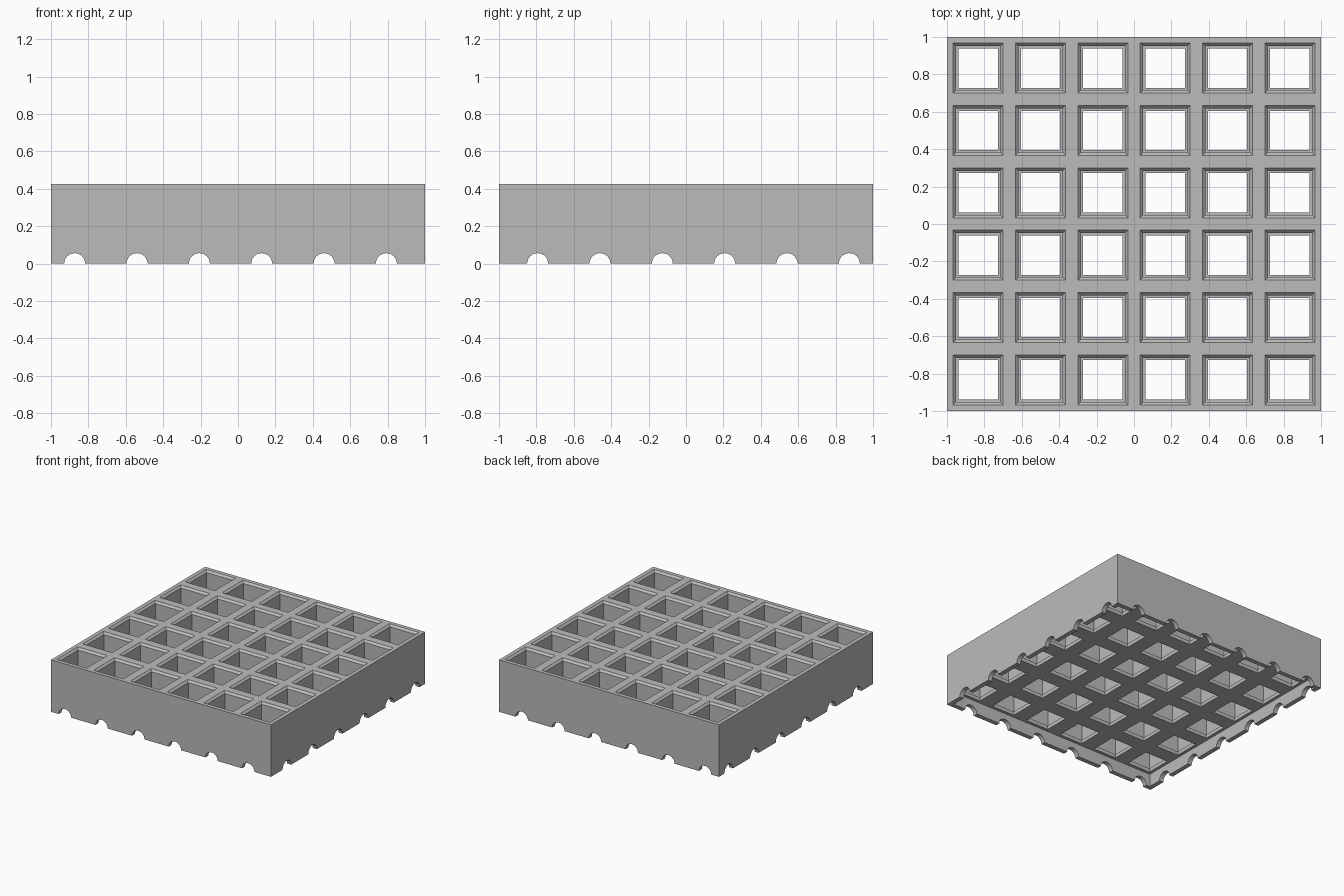
import bpy
import bmesh
import math
from mathutils import Matrix

if "Cube" in bpy.data.objects:
    bpy.data.objects.remove(bpy.data.objects["Cube"], do_unlink=True)

COUNT = 6
PITCH = 2 / COUNT
HEIGHT = 0.427
FLOOR = 0.105        # underside of the grid
RIM = 0.037          # skirt thickness
ARCH_RADIUS = 0.056
ARCH_SHIFT = 0.04    # notches sit beside the cell centres
CENTRES = [-1 + PITCH * (i + 0.5) for i in range(COUNT)]

grey = bpy.data.materials.new("grey_plastic")
grey.use_nodes = True
grey.diffuse_color = (0.5, 0.5, 0.5, 1)
grey.node_tree.nodes["Principled BSDF"].inputs["Base Color"].default_value = (0.5, 0.5, 0.5, 1)


def make_object(name, bm):
    bmesh.ops.recalc_face_normals(bm, faces=bm.faces)
    mesh = bpy.data.meshes.new(name)
    bm.to_mesh(mesh)
    bm.free()
    mesh.materials.append(grey)
    obj = bpy.data.objects.new(name, mesh)
    bpy.context.collection.objects.link(obj)
    return obj


def box(name, half, z0, z1):
    bm = bmesh.new()
    add_square_loft(bm, 0, 0, [(half, z0), (half, z1)])
    return make_object(name, bm)


def add_square_loft(bm, x, y, profile):
    """Stack square rings given as (half width, height) and cap both ends."""
    rings = []
    for half, z in profile:
        rings.append([bm.verts.new((x + sx * half, y + sy * half, z))
                      for sx, sy in ((-1, -1), (1, -1), (1, 1), (-1, 1))])
    for low, high in zip(rings, rings[1:]):
        for i in range(4):
            j = (i + 1) % 4
            bm.faces.new((low[i], low[j], high[j], high[i]))
    bm.faces.new(rings[0][::-1])
    bm.faces.new(rings[-1])


def notch_cutter(name, along_y):
    """Row of round bars that cut the arches through two opposite sides."""
    bm = bmesh.new()
    for c in CENTRES:
        if along_y:
            place = Matrix.Translation((c - ARCH_SHIFT, 0, 0)) @ Matrix.Rotation(math.pi / 2, 4, "X")
        else:
            place = Matrix.Translation((0, c + ARCH_SHIFT, 0)) @ Matrix.Rotation(math.pi / 2, 4, "Y")
        bmesh.ops.create_cone(bm, cap_ends=True, segments=32, radius1=ARCH_RADIUS,
                              radius2=ARCH_RADIUS, depth=2.4, matrix=place)
    return make_object(name, bm)


# Solid block
tray = box("grid_tray", 1, 0, HEIGHT)

# Hollow under the grid, leaving a thin skirt
hollow = box("hollow_cutter", 1 - RIM, -0.1, FLOOR)

# Cells: drain opening, small ledge, straight walls, chamfered mouth
bm = bmesh.new()
profile = [(0.105, FLOOR - 0.03), (0.105, FLOOR + 0.03), (0.118, FLOOR + 0.03),
           (0.118, HEIGHT - 0.016), (0.15, HEIGHT + 0.016)]
for cx in CENTRES:
    for cy in CENTRES:
        add_square_loft(bm, cx, cy, profile)
cells = make_object("cell_cutter", bm)

cutters = [hollow, cells, notch_cutter("front_notch_cutter", True),
           notch_cutter("side_notch_cutter", False)]

# Cut everything from the block
bpy.ops.object.select_all(action="DESELECT")
tray.select_set(True)
bpy.context.view_layer.objects.active = tray
for cutter in cutters:
    cutter.hide_render = True
    mod = tray.modifiers.new(cutter.name, "BOOLEAN")
    mod.operation = "DIFFERENCE"
    mod.solver = "EXACT"
    mod.object = cutter
    bpy.ops.object.modifier_apply(modifier=mod.name)
for cutter in cutters:
    bpy.data.objects.remove(cutter, do_unlink=True)

bpy.ops.object.shade_smooth_by_angle(angle=math.radians(25))
